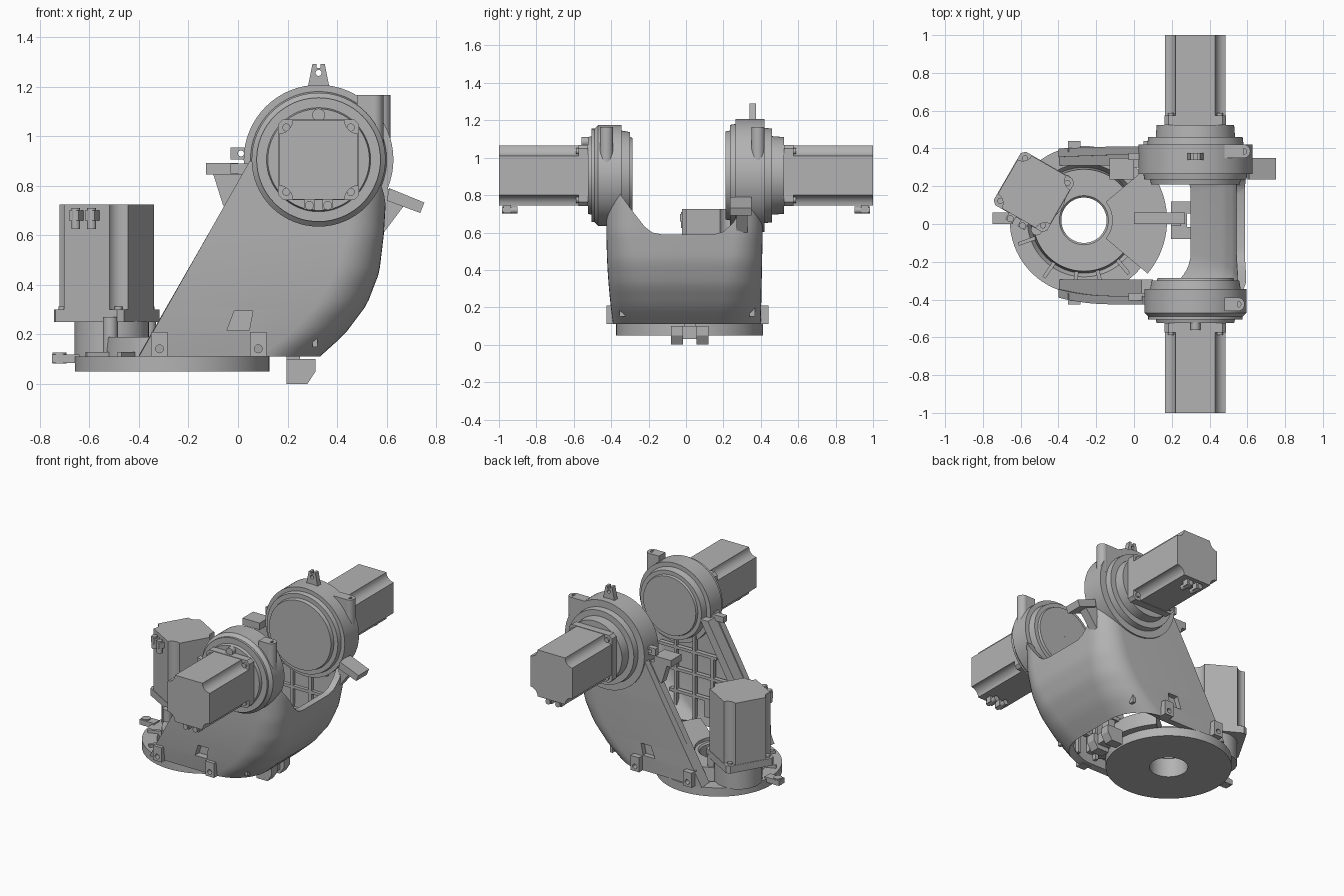
import bpy, bmesh
from math import pi, sin, cos, radians
from mathutils import Matrix, Vector

if "Cube" in bpy.data.objects:
    bpy.data.objects.remove(bpy.data.objects["Cube"])

grey = bpy.data.materials.new("cast_grey")
grey.use_nodes = True
grey.diffuse_color = (0.45, 0.45, 0.45, 1)
grey.node_tree.nodes["Principled BSDF"].inputs["Base Color"].default_value = grey.diffuse_color
parts = []
AX, AZ = 0.325, 0.905          # shoulder axis
BX, BY = -0.265, 0.02          # base axis


def add(name, bm, matrix=Matrix(), fix=True):
    if fix:
        bmesh.ops.recalc_face_normals(bm, faces=bm.faces)
    me = bpy.data.meshes.new(name)
    bm.to_mesh(me)
    bm.free()
    me.materials.append(grey)
    ob = bpy.data.objects.new(name, me)
    bpy.context.collection.objects.link(ob)
    ob.matrix_world = matrix
    parts.append(ob)
    return ob


def prism(name, pts, h, matrix=Matrix()):
    """Outline in local xy, extruded from 0 to h along local z."""
    bm = bmesh.new()
    face = bm.faces.new([bm.verts.new((x, y, 0)) for x, y in pts])
    ext = bmesh.ops.extrude_face_region(bm, geom=[face])["geom"]
    bmesh.ops.translate(bm, vec=(0, 0, h), verts=[v for v in ext if isinstance(v, bmesh.types.BMVert)])
    return add(name, bm, matrix)


def slab(name, pts, y0, y1):
    """Outline in xz, extruded from y0 to y1."""
    return prism(name, pts, y0 - y1, Matrix.Translation((0, y0, 0)) @ Matrix.Rotation(pi / 2, 4, "X"))


def box(name, lo, hi, matrix=Matrix()):
    pts = [(lo[0], lo[1]), (hi[0], lo[1]), (hi[0], hi[1]), (lo[0], hi[1])]
    return prism(name, pts, hi[2] - lo[2], matrix @ Matrix.Translation((0, 0, lo[2])))


def lathe(name, profile, matrix, n=64):
    """Closed solid turned about local z from (radius, z) points."""
    bm = bmesh.new()
    rings = [[bm.verts.new((r * cos(2 * pi * k / n), r * sin(2 * pi * k / n), z)) for k in range(n)]
             for r, z in profile]
    for a, b in zip(rings, rings[1:] + rings[:1]):
        for k in range(n):
            bm.faces.new((a[k], a[k - 1], b[k - 1], b[k]))
    return add(name, bm, matrix)


def rod(name, r, h, matrix, n=20):
    return prism(name, [(r * cos(2 * pi * k / n), r * sin(2 * pi * k / n)) for k in range(n)], h, matrix)


def at(x, y, z):
    return Matrix.Translation((x, y, z))


def cut(target, cutters):
    bpy.context.view_layer.objects.active = target
    for c in cutters:
        mod = target.modifiers.new("cut", "BOOLEAN")
        mod.operation, mod.solver, mod.object = "DIFFERENCE", "EXACT", c
        bpy.ops.object.modifier_apply(modifier=mod.name)
    for c in cutters:
        parts.remove(c)
        bpy.data.objects.remove(c)


# Housing: U-shaped shell, open on the -x side
RIGHT = [(0.11, 0.33), (0.2, 0.43), (0.32, 0.52), (0.45, 0.57), (0.6, 0.588), (0.75, 0.597), (0.9, 0.597)]


def right_edge(z):
    for (za, xa), (zb, xb) in zip(RIGHT, RIGHT[1:]):
        if z <= zb:
            return xa + (xb - xa) * (z - za) / (zb - za)
    return RIGHT[-1][1]


bm = bmesh.new()
rows, steps = [], 24
for i in range(steps + 1):
    z = 0.11 + 0.79 * i / steps
    xl, xr = -0.4 + (z - 0.11) * 0.566, right_edge(z)
    low = max(0, (0.6 - z) / 0.49)
    yf, yb, r = -0.425 + 0.035 * low ** 2, 0.41 - 0.01 * low, 0.15 + 0.09 * low
    path = [(xl, yf)]
    path += [(xr - r + r * sin(a), yf + r - r * cos(a)) for a in [pi / 20 * k for k in range(11)]]
    path += [(xr - r + r * cos(a), yb - r + r * sin(a)) for a in [pi / 20 * k for k in range(11)]]
    path += [(xl, yb)]
    rows.append([bm.verts.new((x, y, z)) for x, y in path])
for a, b in zip(rows, rows[1:]):
    for k in range(len(a) - 1):
        bm.faces.new((a[k], a[k + 1], b[k + 1], b[k]))
housing = add("housing", bm, fix=False)
bpy.context.view_layer.objects.active = housing
mod = housing.modifiers.new("wall", "SOLIDIFY")
mod.thickness, mod.offset = 0.045, -1
bpy.ops.object.modifier_apply(modifier=mod.name)

# Saddle opening between the cheeks, and a window in each cheek
saddle = prism("saddle_cutter",
               [(-0.37, 1.2), (-0.37, 0.83), (-0.29, 0.72), (-0.22, 0.63), (-0.18, 0.6), (-0.13, 0.59), (0.15, 0.59),
                (0.2, 0.605), (0.25, 0.65), (0.3, 0.73), (0.35, 0.83), (0.35, 1.2)], 2,
               at(-1, 0, 0) @ Matrix(((0, 0, 1, 0), (1, 0, 0, 0), (0, 1, 0, 0), (0, 0, 0, 1))))
window = slab("window_cutter", [(-0.045, 0.215), (0.045, 0.215), (0.06, 0.295), (-0.015, 0.295)], -0.6, 0.6)
cut(housing, [saddle, window])

# Cheek trim, window pockets, ribs and foot lugs on both cheeks
EDGE = [(-0.395, 0.11), (-0.33, 0.11), (0.1, 0.87), (0.04, 0.87)]
for side, y_out, label in ((-1, -0.385, "front"), (1, 0.4, "back")):
    y_in = y_out - side * 0.09
    slab(label + "_edge_band", EDGE, *sorted((y_out, y_in)))
    y0, y1 = sorted((y_out - side * 0.03, y_out - side * 0.06))
    box(label + "_window_pocket", (-0.08, y0, 0.19), (0.09, y1, 0.32))
    for z in (0.3, 0.45, 0.6):
        box(label + "_cross_rib", (-0.28 + (z - 0.11) * 0.566, y0, z), (right_edge(z) - 0.15, y1, z + 0.02))
    for x in (0.02, 0.16, 0.3):
        box(label + "_upright_rib", (x, y0, 0.15), (x + 0.02, y1, 0.72 if x > 0.1 else 0.6))
    for x in (-0.317, 0.082):
        y0, y1 = sorted((y_out - side * 0.02, y_out + side * 0.04))
        lug = box(label + "_foot_lug", (x - 0.033, y0, 0.11), (x + 0.033, y1, 0.21))
        hole = rod("hole_cutter", 0.016, 0.2, at(x, y_out + 0.1, 0.142) @ Matrix.Rotation(pi / 2, 4, "X"))
        cut(lug, [hole])

# Round base with a raised hub, spokes and inner deck
base_at = at(BX, BY, 0)
lathe("base_ring", [(0.12, 0.05), (0.393, 0.05), (0.393, 0.11), (0.3, 0.11), (0.28, 0.075),
                    (0.27, 0.19), (0.13, 0.19), (0.12, 0.18)], base_at, 72)
for deg in (200, 235, 262, 285, 310):
    box("base_spoke", (0.26, -0.01, 0.08), (0.37, 0.01, 0.13), base_at @ Matrix.Rotation(radians(deg), 4, "Z"))
arc = [radians(-40 + 4 * k) for k in range(21)]
prism("inner_deck", [(0.44 * cos(a), 0.44 * sin(a)) for a in arc]
      + [(0.15 * cos(a), 0.15 * sin(a)) for a in reversed(arc)], 0.1, base_at @ at(0, 0, 0.11))
box("deck_strap", (0, 0, 0.2), (0.27, 0.06, 0.225))
box("side_lug", (-0.75, 0.0, 0.085), (-0.64, 0.06, 0.12))
rod("side_lug_pin", 0.028, 0.045, at(-0.72, 0.03, 0.082))

# Stop bracket under the housing
for y0, y1 in ((-0.08, -0.015), (0.055, 0.12)):
    slab("stop_bracket_jaw", [(0.195, 0), (0.28, 0), (0.312, 0.05), (0.312, 0.1), (0.195, 0.1)], y0, y1)
box("stop_bracket_core", (0.195, -0.02, 0.03), (0.28, 0.06, 0.1))
box("stop_bracket_neck", (0.195, -0.01, 0.09), (0.25, 0.05, 0.21))


# Motors: scooped-corner body, bolted flange and two plugs
def motor(label, matrix):
    w, c = 0.16, 0.055
    outline = []
    for q in range(4):
        for k in range(7):
            a = radians(15 * k)
            p = Vector((w - c * sin(a), w - c * cos(a)))
            p = Matrix.Rotation(q * pi / 2, 2) @ p
            outline.append(p)
        outline[-7:] = reversed(outline[-7:]) if outline[-7].y * outline[-1].x - outline[-7].x * outline[-1].y > 0 \
            else outline[-7:]
    prism(label + "_body", outline, 0.475, matrix)
    f, b = 0.163, 0.02
    prism(label + "_flange", [(f, b - f), (f, f - b), (f - b, f), (b - f, f),
                              (-f, f - b), (-f, b - f), (b - f, -f), (f - b, -f)], 0.05, matrix)
    for x in (-1, 1):
        for y in (-1, 1):
            rod(label + "_bolt", 0.016, 0.014, matrix @ at(x * 0.13, y * 0.13, 0.048))
        box(label + "_plug", (x * 0.037 - 0.022, -0.2, 0.41), (x * 0.037 + 0.022, -0.155, 0.45), matrix)
        rod(label + "_plug_tip", 0.018, 0.085, matrix @ at(x * 0.037, -0.185, 0.375))


TO_FRONT = Matrix.Rotation(pi / 2, 4, "X")
TO_BACK = Matrix.Rotation(pi, 4, "Z") @ TO_FRONT
motor("front_motor", at(AX, -0.525, AZ) @ TO_FRONT)
motor("back_motor", at(AX, 0.525, AZ) @ TO_BACK)
motor("upright_motor", at(-0.53, 0.17, 0.25) @ Matrix.Rotation(radians(-30), 4, "Z"))
rod("upright_motor_pedestal", 0.15, 0.15, at(-0.51, 0.16, 0.105), 40)
rod("pedestal_column", 0.03, 0.16, at(-0.515, -0.03, 0.11))
rod("pedestal_column", 0.03, 0.16, at(-0.36, 0.23, 0.11))

# Shoulder drums, profiles given outward along the axis
lathe("front_drum", [(0.001, 0.285), (0.2, 0.285), (0.205, 0.3), (0.232, 0.3), (0.24, 0.345), (0.27, 0.345),
                     (0.27, 0.47), (0.25, 0.49), (0.25, 0.505), (0.21, 0.505), (0.205, 0.525), (0.001, 0.525)],
      at(AX, 0, AZ) @ TO_FRONT)
lathe("back_drum", [(0.001, 0.21), (0.235, 0.21), (0.24, 0.235), (0.27, 0.235), (0.275, 0.265), (0.302, 0.265),
                    (0.302, 0.42), (0.255, 0.42), (0.25, 0.46), (0.21, 0.46), (0.205, 0.525), (0.001, 0.525)],
      at(AX, 0, AZ) @ TO_BACK)
for label, y, turn, dx in (("front", -0.5, TO_FRONT, 0), ("back", 0.455, TO_BACK, 0.03)):
    rod(label + "_drum_knob", 0.026, 0.06, at(AX, y, AZ + 0.18) @ turn)
    yc = -0.425 if y < 0 else 0.385
    box(label + "_port_block", (0.48, yc - 0.035, 0.98), (0.55 + dx, yc + 0.035, 1.165))
    port = rod(label + "_port", 0.036, 0.2, at(0.55 + dx, yc, 0.965), 24)
    cut(port, [rod("bore_cutter", 0.016, 0.1, at(0.55 + dx, yc, 1.12))])

# Lifting eye, sensor tabs and stop arms on the back drum; small stub on the front
eye = slab("lifting_eye", [(0.28, 1.19), (0.37, 1.19), (0.35, 1.29), (0.333, 1.29), (0.333, 1.275),
                           (0.317, 1.275), (0.317, 1.29), (0.3, 1.29)], 0.34, 0.375)
cut(eye, [rod("eye_cutter", 0.012, 0.2, at(AX, 0.45, 1.255) @ TO_FRONT)])
tab = box("side_eye", (-0.03, 0.34, 0.905), (0.06, 0.375, 0.955))
cut(tab, [rod("eye_cutter", 0.012, 0.2, at(0.012, 0.45, 0.93) @ TO_FRONT)])
box("left_stop_arm", (-0.13, 0.235, 0.845), (0.0, 0.35, 0.892))
slab("left_stop_web", [(-0.1, 0.847), (0.06, 0.847), (0.06, 0.72), (-0.06, 0.72)], 0.3, 0.35)
slab("right_stop_arm", [(0.6, 0.74), (0.735, 0.69), (0.752, 0.732), (0.61, 0.79)], 0.235, 0.35)
slab("right_stop_web", [(0.57, 0.8), (0.61, 0.785), (0.67, 0.72), (0.58, 0.6)], 0.27, 0.33)
box("front_drum_stub", (-0.03, -0.405, 0.85), (0.08, -0.365, 0.89))

# Smooth curved surfaces, keep edges sharp
bpy.ops.object.select_all(action="DESELECT")
for ob in parts:
    ob.select_set(True)
bpy.context.view_layer.objects.active = housing
bpy.ops.object.shade_smooth_by_angle(angle=radians(30))
